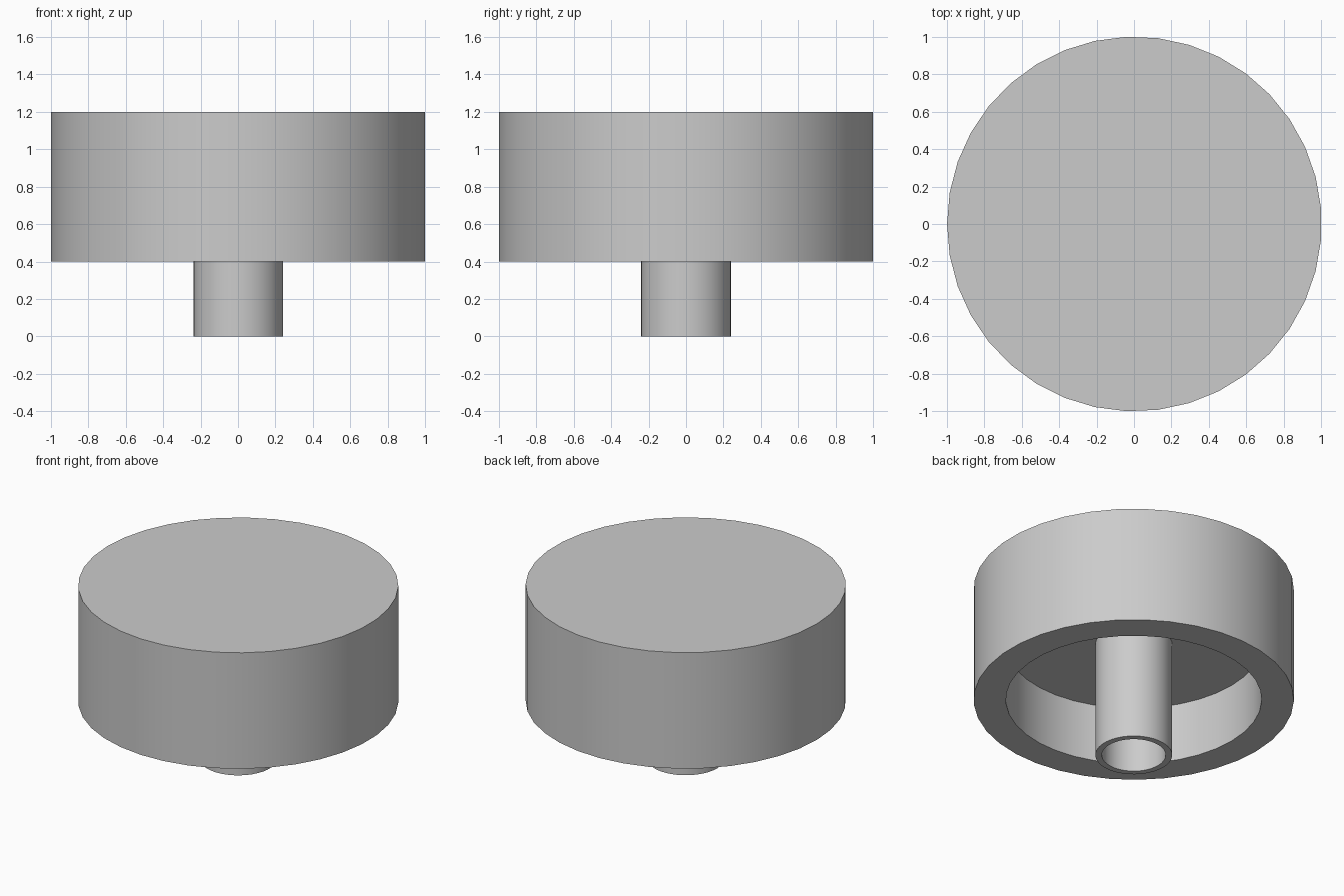
import bpy
import bmesh
from math import cos, sin, pi, radians

SIDES = 37
CENTRE_X = 0.002  # an odd-sided circle is slightly off centre

cube = bpy.data.objects.get("Cube")
if cube:
    bpy.data.objects.remove(cube, do_unlink=True)

grey = bpy.data.materials.new("light grey")
grey.use_nodes = True
colour = (0.6, 0.6, 0.6, 1)
grey.diffuse_color = colour
grey.node_tree.nodes["Principled BSDF"].inputs["Base Color"].default_value = colour


def lathe(name, profile, cap_ends=False):
    """Revolve (radius, z) points, listed from the inside up and around, about z."""
    bm = bmesh.new()
    rings = []
    for radius, z in profile:
        angles = [pi + 2 * pi * i / SIDES for i in range(SIDES)]
        rings.append([bm.verts.new((CENTRE_X + radius * cos(a), radius * sin(a), z))
                      for a in angles])
    for low, high in zip(rings, rings[1:]):
        for i in range(SIDES):
            j = (i + 1) % SIDES
            bm.faces.new((low[i], low[j], high[j], high[i]))
    if cap_ends:
        bm.faces.new(rings[0][::-1])
        bm.faces.new(rings[-1])
    mesh = bpy.data.meshes.new(name)
    bm.to_mesh(mesh)
    bm.free()
    mesh.materials.append(grey)
    obj = bpy.data.objects.new(name, mesh)
    bpy.context.collection.objects.link(obj)
    bpy.ops.object.select_all(action='DESELECT')
    obj.select_set(True)
    bpy.context.view_layer.objects.active = obj
    bpy.ops.object.shade_smooth_by_angle(angle=radians(30))
    return obj


# Cap: solid top, hollowed from below, ending in a thick rim
lathe("knob_cap", [(0.8, 0.8), (0.8, 0.4), (1.001, 0.4), (1.001, 1.2)], cap_ends=True)

# Stem: hollow tube running down from the cap's ceiling
lathe("hollow_stem", [(0.2, 0.8), (0.2, 0), (0.24, 0), (0.24, 0.8)])
